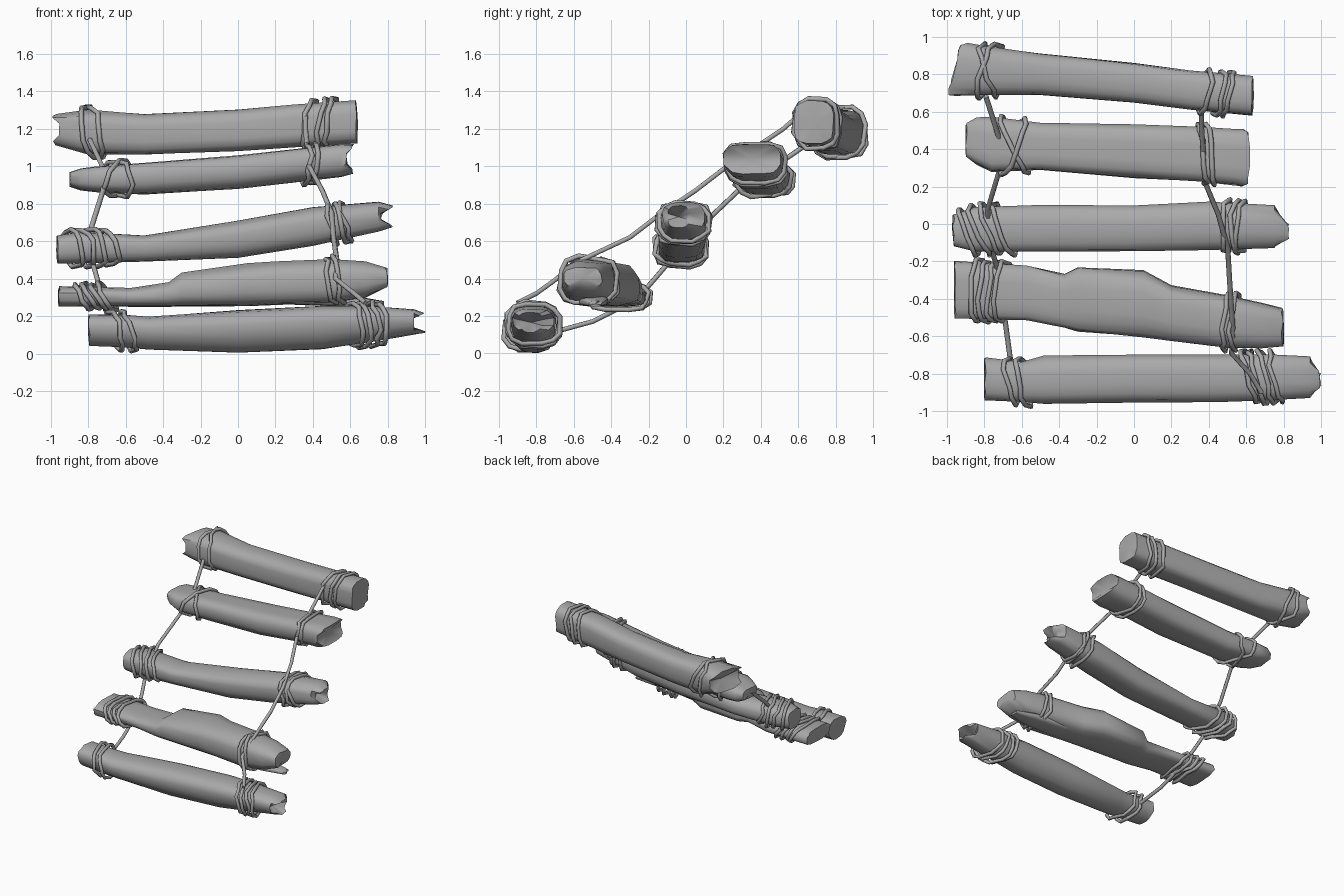
import bpy, bmesh, math, random
from mathutils import Vector

random.seed(4)
if "Cube" in bpy.data.objects:
    bpy.data.objects.remove(bpy.data.objects["Cube"])


def material(name, rgb):
    m = bpy.data.materials.new(name)
    m.use_nodes = True
    m.diffuse_color = (*rgb, 1)
    m.node_tree.nodes["Principled BSDF"].inputs["Base Color"].default_value = (*rgb, 1)
    return m


GREY = material("plain grey", (0.4, 0.4, 0.4))
SIDES = 16


def section(stations, x):
    """Centre and half sizes of a log at x, between its stations."""
    for a, b in zip(stations, stations[1:]):
        if x <= b[0] or b is stations[-1]:
            t = min(1, max(0, (x - a[0]) / (b[0] - a[0])))
            y0, y1, z0, z1 = (p + (q - p) * t for p, q in zip(a[1:], b[1:]))
            return (y0 + y1) / 2, (z0 + z1) / 2, (y1 - y0) / 2, (z1 - z0) / 2


def rounded(angle, power=0.7):
    """Point on a unit rounded square; a lower power is boxier."""
    c, s = math.cos(angle), math.sin(angle)
    return (math.copysign(abs(c) ** power, c), math.copysign(abs(s) ** power, s))


def log(name, stations, left_notch=0, right_notch=0, power=0.7, keel=0, lean=0):
    """Loft through stations (x, front/back y, low/high z) with splintered ends.
    A keel narrows the underside; a lean cuts the first end at a slant."""
    bm = bmesh.new()
    rings = []
    lumps = [random.uniform(0.96, 1.03) for _ in range(SIDES)]
    last = len(stations) - 1
    for i, st in enumerate(stations):
        cy, cz, ry, rz = section(stations, st[0])
        ring = []
        for k in range(SIDES):
            u, w = rounded(2 * math.pi * (k + 0.5) / SIDES, power)
            f = lumps[k] * random.uniform(0.98, 1.03)
            x = st[0]
            bite = max(0, 1 - abs(w) * 1.3)
            if i == 0:
                x += left_notch * bite + lean * (u + 1) / 2 + random.uniform(0, 0.012)
            if i == last:
                x -= right_notch * bite + random.uniform(0, 0.015)
            y = cy + ry * u * f * (1 - keel * max(0, -w))
            ring.append(bm.verts.new((x, y, cz + rz * w * f)))
        rings.append(ring)
    for a, b in zip(rings, rings[1:]):
        for k in range(SIDES):
            n = (k + 1) % SIDES
            bm.faces.new((a[k], a[n], b[n], b[k]))
    # end caps, sunken where notched
    for ring, st, push in ((rings[0], stations[0], left_notch + lean / 2),
                           (rings[-1], stations[-1], -right_notch)):
        cy, cz, _, _ = section(stations, st[0])
        hub = bm.verts.new((st[0] + push, cy, cz))
        for k in range(SIDES):
            bm.faces.new((ring[k], ring[(k + 1) % SIDES], hub))
    bmesh.ops.recalc_face_normals(bm, faces=bm.faces)
    mesh = bpy.data.meshes.new(name)
    bm.to_mesh(mesh)
    bm.free()
    mesh.materials.append(GREY)
    obj = bpy.data.objects.new(name, mesh)
    bpy.context.collection.objects.link(obj)
    bpy.ops.object.select_all(action="DESELECT")
    obj.select_set(True)
    bpy.context.view_layer.objects.active = obj
    bpy.ops.object.shade_smooth_by_angle(angle=math.radians(52))


def rope(name, points, radius=0.014, closed=False):
    curve = bpy.data.curves.new(name, "CURVE")
    curve.dimensions = "3D"
    curve.bevel_depth = radius
    curve.bevel_resolution = 1
    curve.use_fill_caps = True
    spline = curve.splines.new("POLY")
    spline.points.add(len(points) - 1)
    for p, co in zip(spline.points, points):
        p.co = (*co, 1)
    spline.use_cyclic_u = closed
    spline.use_smooth = True
    curve.materials.append(GREY)
    bpy.context.collection.objects.link(bpy.data.objects.new(name, curve))


def coils(name, stations, centres, slant_y=0.0, slant_z=0.0):
    """Loose rope loops round a log; slants shift each loop along the log."""
    for i, x in enumerate(centres):
        pts = []
        for k in range(12):
            u, w = rounded(2 * math.pi * k / 12 + 0.2)
            px = x + slant_y * u + slant_z * w + random.uniform(-0.014, 0.014)
            cy, cz, ry, rz = section(stations, px)
            gap = random.uniform(0.004, 0.024)
            pts.append(Vector((px, cy + (ry + gap) * u, cz + (rz + gap) * w)))
        rope(f"{name}_{i + 1}", pts, 0.0135, True)


# Logs, lowest to highest
first = [(-0.80, -0.94, -0.71, 0.04, 0.21), (-0.6, -0.95, -0.73, 0.03, 0.21),
         (-0.48, -0.96, -0.70, 0.02, 0.20), (0.0, -0.95, -0.69, 0.0, 0.235),
         (0.45, -0.95, -0.69, 0.02, 0.26), (0.72, -0.94, -0.69, 0.06, 0.255),
         (0.94, -0.93, -0.70, 0.10, 0.24), (1.0, -0.90, -0.76, 0.11, 0.22)]
second = [(-0.96, -0.50, -0.20, 0.25, 0.36), (-0.57, -0.51, -0.22, 0.25, 0.35),
          (-0.37, -0.55, -0.27, 0.25, 0.38), (-0.30, -0.57, -0.23, 0.25, 0.43),
          (0.05, -0.60, -0.25, 0.25, 0.48), (0.2, -0.62, -0.33, 0.26, 0.49),
          (0.5, -0.66, -0.38, 0.27, 0.50), (0.68, -0.66, -0.42, 0.30, 0.49),
          (0.80, -0.65, -0.45, 0.35, 0.46)]
third = [(-0.97, -0.12, 0.05, 0.48, 0.63), (-0.85, -0.15, 0.09, 0.48, 0.65),
         (-0.5, -0.15, 0.10, 0.49, 0.63), (0.0, -0.15, 0.10, 0.51, 0.71),
         (0.4, -0.14, 0.12, 0.57, 0.78), (0.75, -0.13, 0.10, 0.65, 0.81),
         (0.83, -0.10, 0.02, 0.67, 0.79)]
fourth = [(-0.90, 0.36, 0.54, 0.89, 0.97), (-0.84, 0.32, 0.57, 0.87, 0.99),
          (-0.76, 0.28, 0.57, 0.86, 1.0), (-0.5, 0.29, 0.54, 0.85, 1.02),
          (0.0, 0.25, 0.53, 0.88, 1.06), (0.35, 0.23, 0.52, 0.92, 1.10),
          (0.55, 0.21, 0.51, 0.94, 1.12), (0.62, 0.20, 0.51, 0.96, 1.12)]
fifth = [(-1.0, 0.68, 0.97, 1.11, 1.28), (-0.8, 0.69, 0.95, 1.06, 1.30),
         (-0.5, 0.69, 0.91, 1.06, 1.28), (0.0, 0.65, 0.86, 1.08, 1.30),
         (0.3, 0.61, 0.82, 1.10, 1.33), (0.64, 0.58, 0.79, 1.12, 1.35)]
log("first_log", first, 0, 0.14, power=0.75, keel=0.3)
log("second_log", second, power=0.65)
log("third_log", third, 0, 0.09, power=0.75)
log("fourth_log", fourth, 0, 0.06, power=0.65)
log("fifth_log", fifth, 0.07, 0, power=0.6, lean=0.07)
log("second_log_splinter", [(0.3, -0.58, -0.40, 0.26, 0.33), (0.6, -0.57, -0.42, 0.25, 0.31),
                            (0.78, -0.52, -0.45, 0.25, 0.28)])

# Lashings at both ends of each log
coils("first_right_lashing", first, (-0.65, -0.59), -0.02, -0.03)
coils("first_left_lashing", first, (0.62, 0.66, 0.71, 0.76), -0.04, -0.01)
coils("second_right_lashing", second, (-0.83, -0.79, -0.74, -0.70), 0.01, -0.04)
coils("second_left_lashing", second, (0.50, 0.54), 0.01, -0.02)
coils("third_right_lashing", third, (-0.88, -0.82, -0.76, -0.70), -0.05, -0.02)
coils("third_left_lashing", third, (0.50, 0.55, 0.58), 0.01, -0.03)
coils("fourth_right_lashing", fourth, (-0.64,), 0.06, 0.03)
coils("fourth_right_cross_lashing", fourth, (-0.64,), -0.07, -0.01)
coils("fourth_left_lashing", fourth, (0.36, 0.40), -0.02, 0.01)
coils("fifth_right_lashing", fifth, (-0.78,), 0.05, -0.04)
coils("fifth_right_cross_lashing", fifth, (-0.77,), -0.04, -0.02)
coils("fifth_left_lashing", fifth, (0.38, 0.45, 0.50), 0.02, 0.02)

# Long ropes joining the logs, one under and one over
rope("right_rope", [(-0.79, 0.68, 1.14), (-0.72, 0.46, 0.99), (-0.72, 0.28, 0.87), (-0.78, 0.08, 0.68),
                    (-0.78, -0.08, 0.5), (-0.74, -0.2, 0.36), (-0.71, -0.32, 0.26),
                    (-0.69, -0.5, 0.17), (-0.66, -0.72, 0.11)])
rope("left_rope", [(0.36, 0.6, 1.27), (0.36, 0.52, 1.2), (0.38, 0.22, 1.0), (0.45, 0.05, 0.87),
                   (0.5, -0.13, 0.75), (0.51, -0.3, 0.62), (0.53, -0.6, 0.48),
                   (0.52, -0.69, 0.4), (0.62, -0.8, 0.32), (0.68, -0.9, 0.27)])
